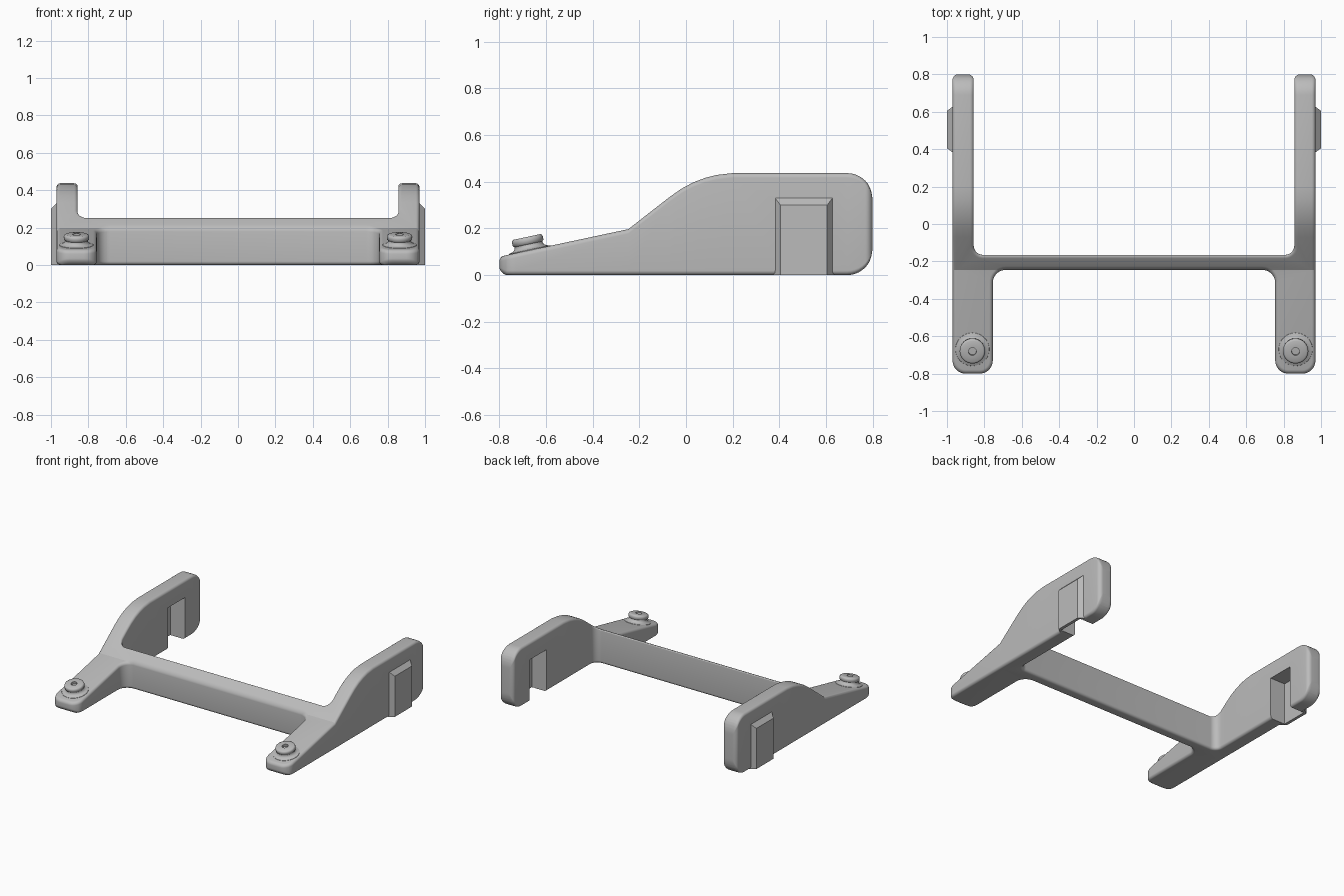
import bpy, bmesh, math
from mathutils import Vector, Matrix

if "Cube" in bpy.data.objects:
    bpy.data.objects.remove(bpy.data.objects["Cube"])

GREY = (0.5, 0.5, 0.5, 1)
mat = bpy.data.materials.new("plain grey")
mat.use_nodes = True
mat.diffuse_color = GREY
mat.node_tree.nodes["Principled BSDF"].inputs["Base Color"].default_value = GREY


def make_object(name, bm):
    bmesh.ops.recalc_face_normals(bm, faces=bm.faces)
    mesh = bpy.data.meshes.new(name)
    bm.to_mesh(mesh)
    bm.free()
    mesh.materials.append(mat)
    ob = bpy.data.objects.new(name, mesh)
    bpy.context.collection.objects.link(ob)
    return ob


def activate(ob):
    bpy.ops.object.select_all(action='DESELECT')
    ob.select_set(True)
    bpy.context.view_layer.objects.active = ob


def smooth(ob, degrees=22):
    activate(ob)
    bpy.ops.object.shade_smooth_by_angle(angle=math.radians(degrees))


def cut(ob, cutter):
    mod = ob.modifiers.new("pocket", 'BOOLEAN')
    mod.operation = 'DIFFERENCE'
    mod.solver = 'EXACT'
    mod.object = cutter
    activate(ob)
    bpy.ops.object.modifier_apply(modifier=mod.name)


def fillet(corners, steps=8):
    """Round each right-angled corner (x, y, radius) of a closed outline."""
    pts = []
    for i, (x, y, r) in enumerate(corners):
        p = Vector((x, y, 0))
        before = Vector((*corners[i - 1][:2], 0))
        after = Vector((*corners[(i + 1) % len(corners)][:2], 0))
        u, v = (before - p).normalized(), (after - p).normalized()
        for k in range(steps + 1):
            t = math.pi / 2 * k / steps
            pts.append(p + r * (u + v) - r * (v * math.cos(t) + u * math.sin(t)))
    return pts


def interp(profile, y):
    y = min(max(y, profile[0][0]), profile[-1][0])
    for (y0, z0), (y1, z1) in zip(profile, profile[1:]):
        if y <= y1:
            return z0 + (z1 - z0) * (y - y0) / (y1 - y0)


# Side profile: height of the top and bottom along y, with round rear corners
END, ROUND, TOP = 0.8, 0.11, 0.437
arc = [(ROUND * math.sin(a), ROUND * (1 - math.cos(a)))
       for a in (math.pi / 2 * k / 10 for k in range(11))]
top = [(-0.8, 0.079), (-0.247, 0.197), (-0.07, 0.335), (-0.02, 0.37), (0.03, 0.397),
       (0.08, 0.416), (0.13, 0.429), (0.2, TOP)]
top += [(END - ROUND + y, TOP - z) for y, z in arc]
bottom = [(-0.8, 0.015), (-0.77, 0)] + [(END - ROUND + y, z) for y, z in arc]

# Frame: plan outline, extruded, edge-rounded, then fitted to the side profile
half = [(0.755, -0.245, 0.07), (0.755, -0.8, 0.07), (0.97, -0.8, 0.07),
        (0.97, END, 0.03), (0.857, END, 0.03), (0.857, -0.165, 0.05)]
outline = fillet(half + [(-x, y, r) for x, y, r in reversed(half)])
bm = bmesh.new()
base = bm.faces.new([bm.verts.new(p) for p in outline])
ext = bmesh.ops.extrude_face_region(bm, geom=[base])
bmesh.ops.translate(bm, vec=(0, 0, 1), verts=[g for g in ext["geom"] if isinstance(g, bmesh.types.BMVert)])
rims = [e for e in bm.edges if abs(e.verts[0].co.z - e.verts[1].co.z) < 0.5]
bmesh.ops.bevel(bm, geom=rims, offset=0.02, segments=6, profile=0.5, affect='EDGES')
for y in sorted({round(p[0], 5) for p in top + bottom}):
    if abs(y) < END - 0.0001:
        bmesh.ops.bisect_plane(bm, geom=bm.verts[:] + bm.edges[:] + bm.faces[:], dist=0.00001,
                               plane_co=(0, y, 0), plane_no=(0, 1, 0))
for v in bm.verts:
    if v.co.z > 0.5:
        v.co.z = interp(top, v.co.y) - (1 - v.co.z)
    else:
        v.co.z = interp(bottom, v.co.y) + v.co.z
frame = make_object("frame", bm)


def block(name, side, near, far):
    """Tapered block between two (x, y0, y1, z0, z1) rectangles."""
    bm = bmesh.new()
    rings = []
    for x, y0, y1, z0, z1 in (near, far):
        rings.append([bm.verts.new((side * x, y, z))
                      for y, z in ((y0, z0), (y1, z0), (y1, z1), (y0, z1))])
    a, b = rings
    bm.faces.new(a)
    bm.faces.new(b)
    for i in range(4):
        j = (i + 1) % 4
        bm.faces.new((a[i], a[j], b[j], b[i]))
    return make_object(name, bm)


# Stud: turned knob with a flared foot, round cap and small centre hole
knob = [(0.094, -0.008), (0.09, 0.002), (0.075, 0.006), (0.066, 0.012), (0.061, 0.021),
        (0.061, 0.026), (0.067, 0.031), (0.068, 0.046), (0.065, 0.054), (0.058, 0.058),
        (0.021, 0.058), (0.021, 0.04), (0, 0.04)]


def stud(name, side):
    bm = bmesh.new()
    vs = [bm.verts.new((r, 0, z)) for r, z in knob]
    es = [bm.edges.new(pair) for pair in zip(vs, vs[1:])]
    bmesh.ops.spin(bm, geom=vs + es, cent=(0, 0, 0), axis=(0, 0, 1),
                   angle=2 * math.pi, steps=40)
    bmesh.ops.remove_doubles(bm, verts=bm.verts, dist=0.0001)
    y = -0.67
    place = Matrix.Translation((side * 0.864, y, interp(top, y)))
    bm.transform(place @ Matrix.Rotation(math.radians(12), 4, 'X'))
    smooth(make_object(name, bm), 50)


for side, word in ((1, "left"), (-1, "right")):
    # Outer bump with the open-bottomed pocket behind it
    bump = block(word + "_pocket_bump", side, (0.96, 0.375, 0.635, 0, 0.34),
                 (1.0, 0.405, 0.605, 0, 0.3))
    cutter = block("pocket_cutter", side, (0.8, 0.405, 0.605, -0.1, 0.31),
                   (0.978, 0.405, 0.605, -0.1, 0.31))
    cutter.hide_render = True
    cut(frame, cutter)
    cut(bump, cutter)
    bpy.data.objects.remove(cutter)
    stud(word + "_stud", side)

smooth(frame)
